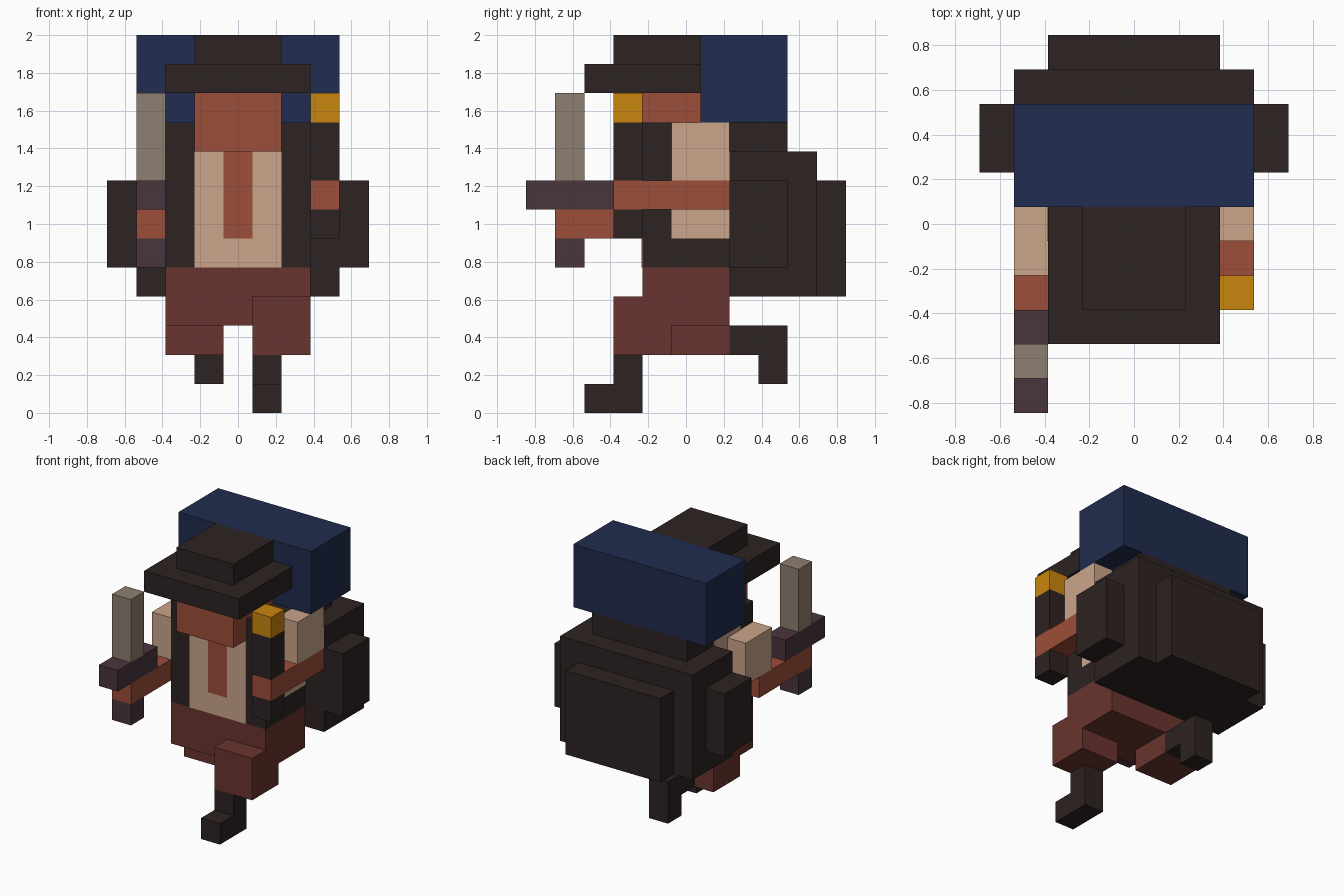
import bpy, bmesh

if "Cube" in bpy.data.objects:
    bpy.data.objects.remove(bpy.data.objects["Cube"])

U = 2 / 13      # one block of the grid
T = 0.03        # thickness of painted plates, in blocks


def material(name, rgb):
    """Flat material from an sRGB 0-255 colour."""
    lin = [((c / 255 + 0.055) / 1.055) ** 2.4 if c > 10 else c / 255 / 12.92 for c in rgb]
    m = bpy.data.materials.new(name)
    m.diffuse_color = (*lin, 1)
    m.use_nodes = True
    m.node_tree.nodes["Principled BSDF"].inputs["Base Color"].default_value = m.diffuse_color
    return m


DARK = material("dark_brown", (45, 35, 34))
BLUE = material("navy_blue", (33, 44, 78))
SKIN = material("rust_skin", (157, 78, 58))
SHIRT = material("beige_cloth", (202, 165, 139))
TROUSER = material("maroon_cloth", (106, 52, 46))
GOLD = material("gold_flame", (202, 134, 14))
BLADE = material("grey_blade", (143, 126, 112))
HILT = material("purple_hilt", (74, 54, 60))


def part(name, mat, *boxes):
    """One object from boxes given as (x0, x1, y0, y1, z0, z1) in blocks."""
    bm = bmesh.new()
    for x0, x1, y0, y1, z0, z1 in boxes:
        for v in bmesh.ops.create_cube(bm, size=1)["verts"]:
            v.co = (U * (x1 if v.co.x > 0 else x0),
                    U * (y1 if v.co.y > 0 else y0),
                    U * (z1 if v.co.z > 0 else z0))
    mesh = bpy.data.meshes.new(name)
    bm.to_mesh(mesh)
    bm.free()
    mesh.materials.append(mat)
    ob = bpy.data.objects.new(name, mesh)
    bpy.context.collection.objects.link(ob)


# Hat and head
part("hat_brim", DARK, (-2.5, 2.5, -3.5, 0.5, 11, 12))
part("hat_crown", DARK, (-1.5, 1.5, -2.5, 0.5, 12, 13))
part("head", SKIN, (-1.5, 1.5, -2.5, 0.5, 9, 11))

# Torso with painted shirt front, beard and arm holes
part("torso", DARK, (-2.5, 2.5, -1.5, 1.5, 5, 10))
part("shirt_front", SHIRT, (-1.5, 1.5, -1.5 - T, -1.5, 5, 9))
part("beard", SKIN, (-0.5, 0.5, -1.5 - 2 * T, -1.5, 6, 9))
for side, x in (("right", 2.5), ("left", -2.5 - T)):
    part(side + "_shirt_side", SHIRT, (x, x + T, -0.5, 1.5, 6, 10))

# Backpack, pockets and bedroll
part("backpack", DARK, (-3.5, 3.5, 1.5, 4.5, 4, 9))
part("backpack_top", DARK, (-2.5, 2.5, 1.5, 3.5, 9, 10))
part("back_pocket", DARK, (-2.5, 2.5, 4.5, 5.5, 4, 8))
part("side_pockets", DARK, *[(x, x + 1, 1.5, 3.5, 5, 8) for x in (-4.5, 3.5)])
part("bedroll", BLUE, (-3.5, 3.5, 0.5, 3.5, 10, 13))

# Arm with torch (+x)
part("right_sleeve", SHIRT, (2.5, 3.5, -0.5, 1.5, 8, 10))
part("right_forearm", SKIN, (2.5, 3.5, -2.5, 1.5, 7, 8))
part("torch_handle", DARK, (2.5, 3.5, -2.5, -1.5, 6, 7), (2.5, 3.5, -2.5, -1.5, 8, 10))
part("torch_flame", GOLD, (2.5, 3.5, -2.5, -1.5, 10, 11))

# Arm with sword (-x)
part("left_sleeve", SHIRT, (-3.5, -2.5, -1.5, 0.5, 7, 9))
part("left_forearm", SKIN, (-3.5, -2.5, -4.5, -0.5, 6, 7))
part("sword_grip", HILT, (-3.5, -2.5, -4.5, -3.5, 5, 6))
part("sword_guard", HILT, (-3.5, -2.5, -5.5, -2.5, 7, 8))
part("sword_blade", BLADE, (-3.5, -2.5, -4.5, -3.5, 8, 11))

# Hips and running legs
part("hips", TROUSER, (-2.5, 2.5, -1.5, 1.5, 3, 5))
part("right_thigh", TROUSER, (0.5, 2.5, -2.5, -0.5, 2, 4))
part("left_thigh", TROUSER, (-2.5, -0.5, -0.5, 1.5, 2, 3))
part("right_boot", DARK, (0.5, 1.5, -2.5, -1.5, 0, 2), (0.5, 1.5, -3.5, -2.5, 0, 1))
part("left_boot", DARK, (-1.5, -0.5, 1.5, 2.5, 2, 3), (-1.5, -0.5, 2.5, 3.5, 1, 3))
